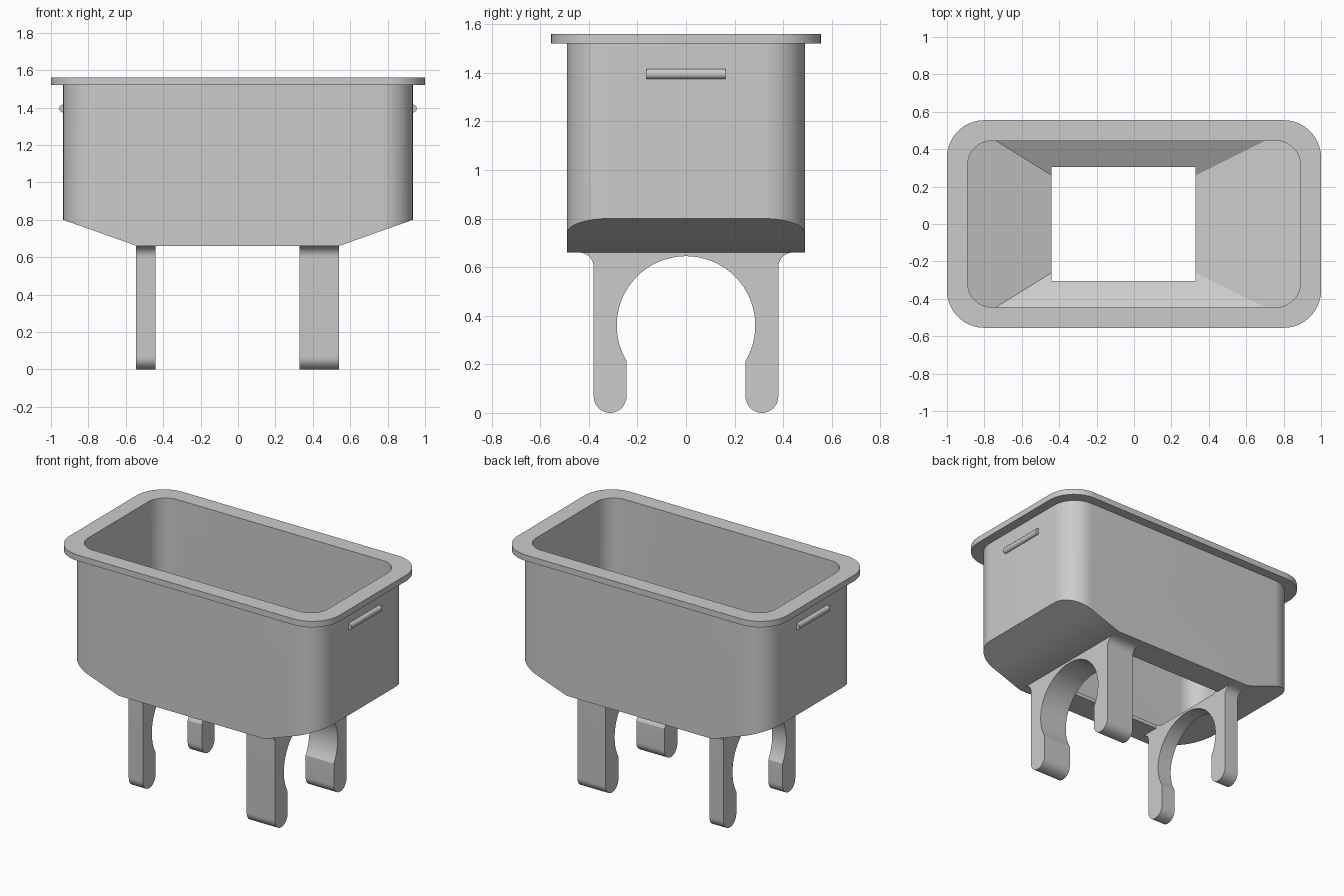
import bpy, bmesh
from math import sin, cos, pi, asin, radians
from mathutils import Vector, Matrix

cube = bpy.data.objects.get("Cube")
if cube:
    bpy.data.objects.remove(cube, do_unlink=True)

grey = bpy.data.materials.new("plain_grey")
grey.use_nodes = True
colour = (0.6, 0.6, 0.6, 1)
grey.diffuse_color = colour
grey.node_tree.nodes["Principled BSDF"].inputs["Base Color"].default_value = colour


def finish(bm, name):
    bmesh.ops.recalc_face_normals(bm, faces=bm.faces)
    mesh = bpy.data.meshes.new(name)
    bm.to_mesh(mesh)
    bm.free()
    mesh.materials.append(grey)
    obj = bpy.data.objects.new(name, mesh)
    bpy.context.collection.objects.link(obj)
    return obj


def activate(obj):
    bpy.ops.object.select_all(action='DESELECT')
    obj.select_set(True)
    bpy.context.view_layer.objects.active = obj


def smooth(obj):
    activate(obj)
    bpy.ops.object.shade_smooth_by_angle(angle=radians(25))


def arc(cx, cy, r, start, end, steps=16):
    angles = [radians(start + (end - start) * i / steps) for i in range(steps + 1)]
    return [(cx + r * cos(a), cy + r * sin(a)) for a in angles]


def extrude(points, vector):
    bm = bmesh.new()
    face = bm.faces.new([bm.verts.new(p) for p in points])
    new = bmesh.ops.extrude_face_region(bm, geom=[face])["geom"]
    bmesh.ops.translate(bm, vec=vector, verts=[v for v in new if isinstance(v, bmesh.types.BMVert)])
    return bm


def rounded_prism(hx, hy, r, bottom, top):
    outline = []
    for i, (sx, sy) in enumerate([(1, 1), (-1, 1), (-1, -1), (1, -1)]):
        outline += arc(sx * (hx - r), sy * (hy - r), r, 90 * i, 90 * i + 90)
    return extrude([(x, y, bottom) for x, y in outline], (0, 0, top - bottom))


def slice_below(bm, point, normal):
    """Remove everything behind the plane and close the cut."""
    cut = bmesh.ops.bisect_plane(bm, geom=bm.verts[:] + bm.edges[:] + bm.faces[:], dist=1e-5,
                                 plane_co=point, plane_no=normal, clear_inner=True)
    edges = [e for e in cut["geom_cut"] if isinstance(e, bmesh.types.BMEdge)]
    bmesh.ops.contextual_create(bm, geom=edges)


def subtract(obj, cutter):
    mod = obj.modifiers.new("cut", 'BOOLEAN')
    mod.operation = 'DIFFERENCE'
    mod.solver = 'EXACT'
    mod.object = cutter
    activate(obj)
    bpy.ops.object.modifier_apply(modifier=mod.name)


FLOOR, RIM_BASE, TOP = 0.66, 1.52, 1.56
LEFT_EDGE, RIGHT_EDGE = 0.33, -0.44       # inner faces of the two leg frames

# Tub shell with its underside sloped up at both ends
bm = rounded_prism(0.935, 0.49, 0.17, FLOOR, RIM_BASE)
for s in (1, -1):
    slice_below(bm, (s * 0.54, 0, FLOOR), Vector((-s * 0.14, 0, 0.395)).normalized())
tub = finish(bm, "tub")

# Flat rim
rim = finish(rounded_prism(1.0, 0.555, 0.2, RIM_BASE, TOP), "rim")

# Hopper-shaped cavity
bm = rounded_prism(0.89, 0.445, 0.13, 0.6, 1.7)
for s, edge in ((1, LEFT_EDGE), (-1, RIGHT_EDGE)):
    run = 0.89 - abs(edge)
    slice_below(bm, (edge, 0, FLOOR), Vector((-s * 0.16, 0, run)).normalized())
    slice_below(bm, (0, s * 0.26, FLOOR), Vector((0, -s * 0.106, 0.185)).normalized())
cavity = finish(bm, "cavity_cutter")

# Rectangular outlet in the floor
bm = bmesh.new()
bmesh.ops.create_cube(bm, size=1, matrix=Matrix.Translation(((LEFT_EDGE + RIGHT_EDGE) / 2, 0, 0.65))
                      @ Matrix.Diagonal((LEFT_EDGE - RIGHT_EDGE, 0.61, 0.2, 1)))
outlet = finish(bm, "outlet_cutter")

subtract(tub, cavity)
subtract(tub, outlet)
subtract(rim, cavity)
for cutter in (cavity, outlet):
    bpy.data.objects.remove(cutter, do_unlink=True)
smooth(tub)
smooth(rim)

# Arched leg frames: half profile from arch crown to top flare, then mirrored
INNER, OUTER, ARCH_Z, ARCH_R = 0.245, 0.38, 0.36, 0.285
foot = (OUTER - INNER) / 2
end = -90 + math_deg if (math_deg := asin(INNER / ARCH_R) * 180 / pi) else 0
half = arc(0, ARCH_Z, ARCH_R, 90, end, 32)
half += arc(INNER + foot, foot, foot, 180, 360)
half += arc(OUTER + 0.06, FLOOR - 0.06, 0.06, 180, 90, 10)
profile = half + [(-y, z) for y, z in reversed(half[1:])]
for name, x0, x1 in (("right_leg_frame", -0.545, RIGHT_EDGE), ("left_leg_frame", LEFT_EDGE, 0.54)):
    smooth(finish(extrude([(x0, y, z) for y, z in profile], (x1 - x0, 0, 0)), name))

# Round grab bars on both ends
for name, s in (("left_handle", 1), ("right_handle", -1)):
    bm = bmesh.new()
    bmesh.ops.create_cone(bm, cap_ends=True, segments=32, radius1=0.021, radius2=0.021, depth=0.326,
                          matrix=Matrix.Translation((s * 0.935, 0, 1.395)) @ Matrix.Rotation(pi / 2, 4, 'X'))
    smooth(finish(bm, name))
